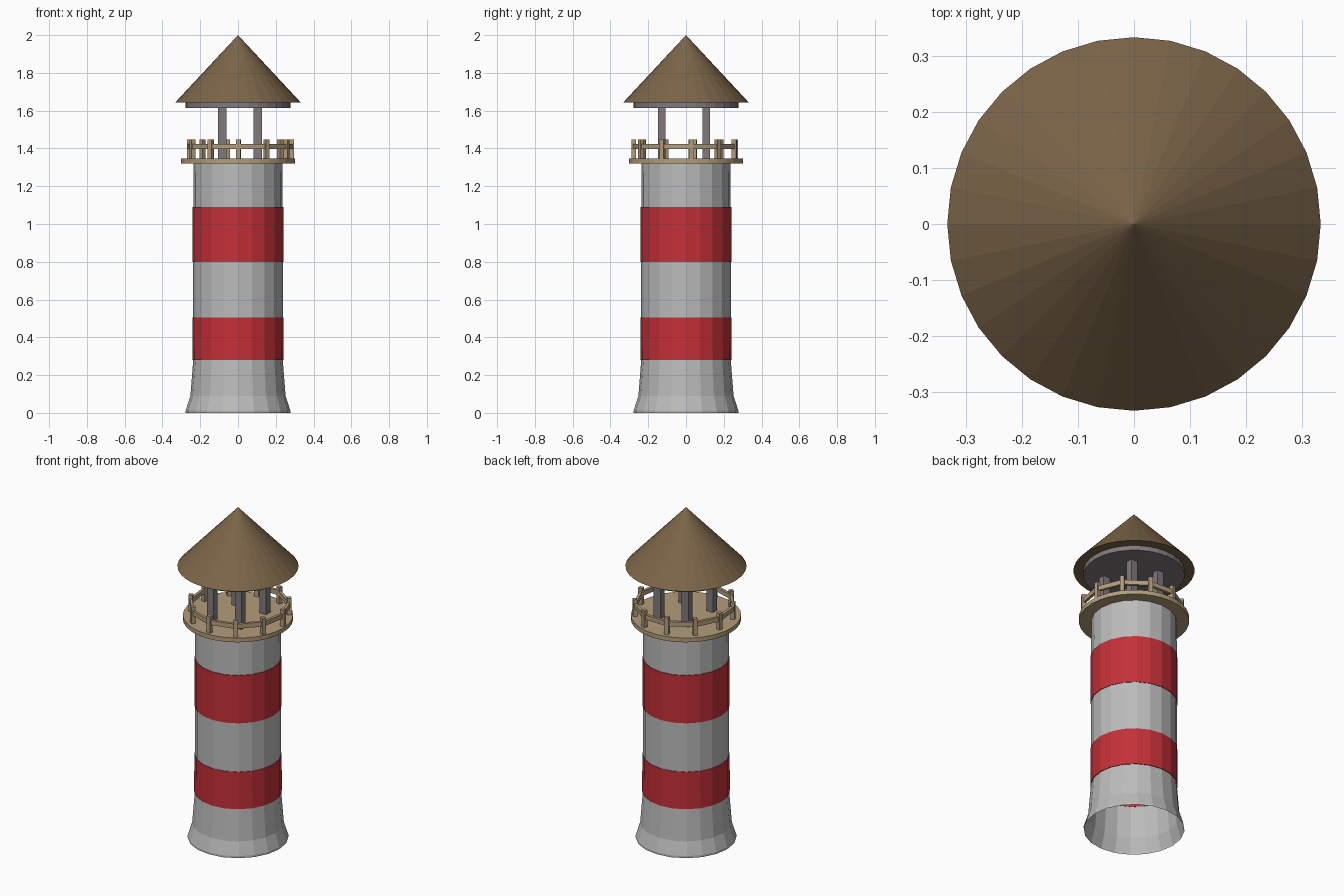
import bpy, bmesh
from math import sin, cos, pi, radians
from mathutils import Vector, Matrix

if "Cube" in bpy.data.objects:
    bpy.data.objects.remove(bpy.data.objects["Cube"])


def material(name, rgb):
    m = bpy.data.materials.new(name)
    m.diffuse_color = (*rgb, 1)
    m.use_nodes = True
    m.node_tree.nodes["Principled BSDF"].inputs["Base Color"].default_value = m.diffuse_color
    return m


RED = material("red_paint", (0.55, 0.03, 0.04))
WHITE = material("pale_paint", (0.5, 0.5, 0.5))
ROOF = material("brown_roof", (0.2, 0.13, 0.065))
WOOD = material("tan_wood", (0.45, 0.34, 0.2))
STONE = material("purple_grey", (0.22, 0.195, 0.21))


def finish(name, bm, mat):
    bmesh.ops.recalc_face_normals(bm, faces=bm.faces)
    me = bpy.data.meshes.new(name)
    bm.to_mesh(me)
    bm.free()
    ob = bpy.data.objects.new(name, me)
    bpy.context.collection.objects.link(ob)
    me.materials.append(mat)
    return ob


def lathe(name, profile, mat, sides, caps=False):
    bm = bmesh.new()
    rings = [[bm.verts.new((r * cos(2 * pi * i / sides), r * sin(2 * pi * i / sides), z))
              for i in range(sides)] for r, z in profile]
    for a, b in zip(rings, rings[1:]):
        for i in range(sides):
            j = (i + 1) % sides
            bm.faces.new((a[i], a[j], b[j], b[i]))
    if caps:
        bm.faces.new(rings[0][::-1])
        bm.faces.new(rings[-1])
    return finish(name, bm, mat)


def box(bm, centre, size, angle=0.0):
    m = (Matrix.Translation(centre) @ Matrix.Rotation(angle, 4, 'Z')
         @ Matrix.Diagonal((*size, 1)))
    bmesh.ops.create_cube(bm, size=1, matrix=m)


# tower: flared foot and painted bands, open underneath
lathe("tower_foot", [(0.277, 0), (0.277, 0.012), (0.252, 0.09), (0.237, 0.28)], WHITE, 20)
lathe("lower_red_band", [(0.236, 0.28), (0.241, 0.28), (0.24, 0.505), (0.236, 0.505)], RED, 20)
lathe("middle_pale_band", [(0.237, 0.505), (0.237, 0.8)], WHITE, 20)
lathe("upper_red_band", [(0.236, 0.8), (0.24, 0.8), (0.24, 1.09), (0.235, 1.09)], RED, 20)
lathe("upper_pale_band", [(0.236, 1.09), (0.235, 1.322)], WHITE, 20)

# gallery deck
lathe("gallery_deck", [(0.303, 1.321), (0.303, 1.347)], WOOD, 32, True)

# railing posts and straight rails between them
COUNT, R = 11, 0.273
C = Vector((0.012, -0.003, 0))
angles = [radians(-92) + 2 * pi * i / COUNT for i in range(COUNT)]
points = [C + Vector((R * cos(a), R * sin(a), 0)) for a in angles]
posts, rails = bmesh.new(), bmesh.new()
for i, (a, p) in enumerate(zip(angles, points)):
    box(posts, p + Vector((0, 0, 1.396)), (0.024, 0.024, 0.104), a)
    d = points[(i + 1) % COUNT] - p
    mid = p + d / 2 + Vector((0, 0, 1.41))
    box(rails, mid, (0.016, d.length, 0.028), a + pi / COUNT)
finish("railing_posts", posts, WOOD)
finish("railing_rails", rails, WOOD)

# lantern room pillars
pillars = bmesh.new()
for x in (-0.083, 0.105):
    for y in (-0.128, 0.108):
        box(pillars, (x, y, 1.48), (0.044, 0.04, 0.275))
finish("lantern_pillars", pillars, STONE)

# ceiling disc
lathe("roof_base", [(0.278, 1.613), (0.278, 1.642)], STONE, 32, True)

# conical roof
bm = bmesh.new()
bmesh.ops.create_cone(bm, cap_ends=True, segments=32, radius1=0.333, radius2=0,
                      depth=0.357, matrix=Matrix.Translation((0, 0, 1.8215)))
finish("cone_roof", bm, ROOF)
